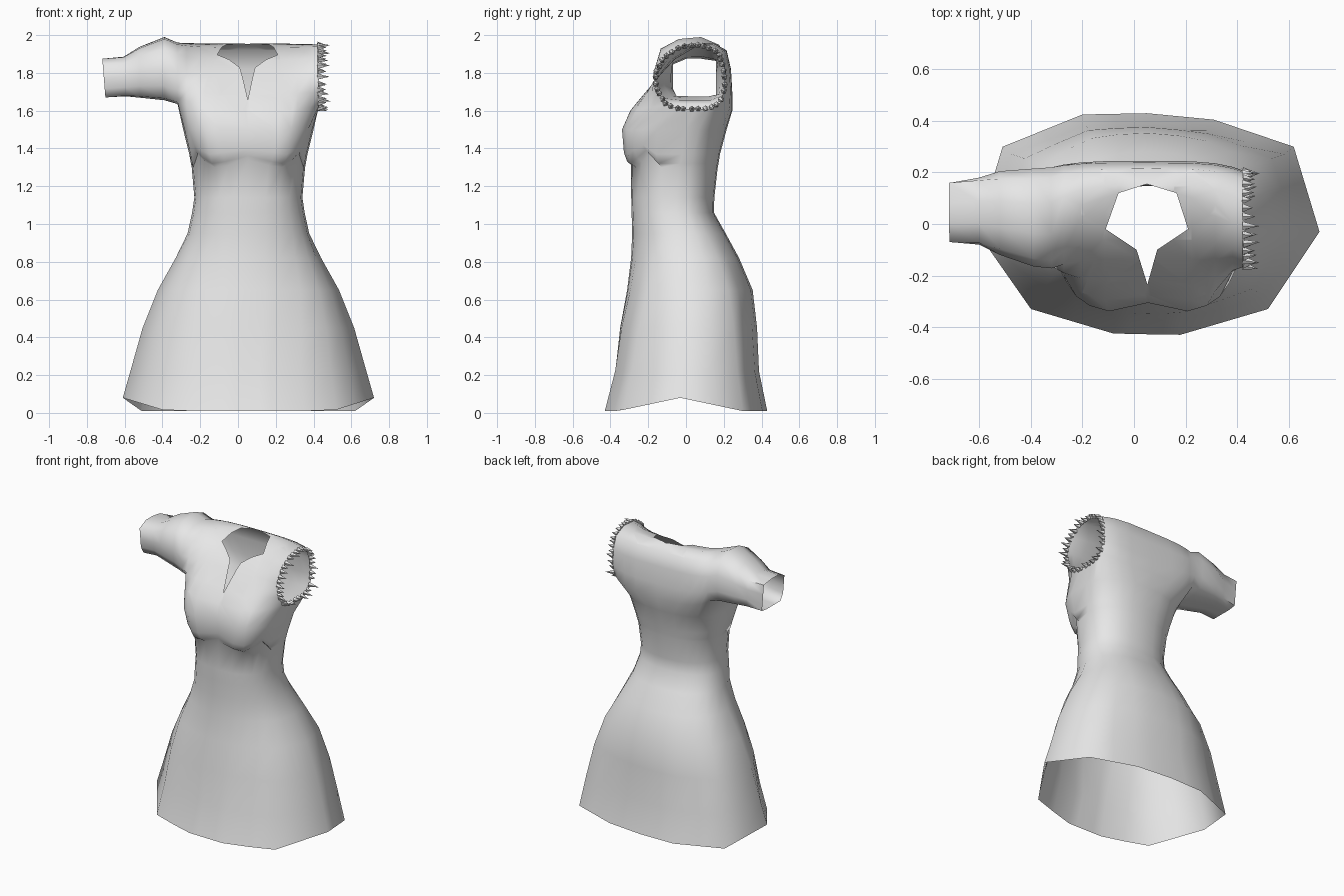
import bpy, bmesh, math, random
from mathutils import Vector, Matrix

if "Cube" in bpy.data.objects:
    bpy.data.objects.remove(bpy.data.objects["Cube"])

random.seed(4)
CX = 0.055
N = 24  # points per body ring

grey = bpy.data.materials.new("plain_grey")
grey.diffuse_color = (0.8, 0.8, 0.8, 1)
grey.use_nodes = True
grey.node_tree.nodes["Principled BSDF"].inputs["Base Color"].default_value = grey.diffuse_color


def finish(bm, name, angle):
    me = bpy.data.meshes.new(name)
    bm.to_mesh(me)
    bm.free()
    ob = bpy.data.objects.new(name, me)
    bpy.context.collection.objects.link(ob)
    me.materials.append(grey)
    bpy.ops.object.select_all(action='DESELECT')
    ob.select_set(True)
    bpy.context.view_layer.objects.active = ob
    bpy.ops.object.shade_smooth_by_angle(angle=math.radians(angle))
    return ob


def power(v, n):
    return math.copysign(abs(v) ** (2 / n), v) if abs(v) > 1e-6 else 0.0


def bridge(bm, a, b, closed=True):
    for i in range(len(a) if closed else len(a) - 1):
        j = (i + 1) % len(a)
        bm.faces.new((a[i], a[j], b[j], b[i]))


# Body rings: z, half width, front y, back y, side y, roundness, cleavage depth, facet share
RINGS = [
    (0.01, 0.665, -0.430, 0.430, -0.03, 2.2, 0, 1),
    (0.22, 0.625, -0.402, 0.400, -0.02, 2.2, 0, 1),
    (0.45, 0.560, -0.370, 0.372, -0.01, 2.2, 0, .8),
    (0.65, 0.480, -0.325, 0.340, 0.00, 2.2, 0, .55),
    (0.82, 0.385, -0.297, 0.275, 0.00, 2.2, 0, .3),
    (0.95, 0.322, -0.285, 0.210, -0.02, 2.2, 0, 0),
    (1.06, 0.298, -0.288, 0.148, -0.05, 2.3, 0, 0),
    (1.14, 0.286, -0.290, 0.150, -0.05, 2.4, 0, 0),
    (1.30, 0.300, -0.292, 0.168, -0.04, 2.6, 0, 0),
    (1.32, 0.304, -0.318, 0.172, -0.03, 3.0, 0.028, 0),
    (1.37, 0.313, -0.335, 0.180, -0.02, 3.3, 0.04, 0),
    (1.50, 0.345, -0.346, 0.215, 0.00, 3.3, 0.04, 0),
]

# Faceted hem outline, twelve corners
HEM = [(.72, -.03), (.62, .30), (.31, .405), (.05, .43), (-.20, .425), (-.51, .30),
       (-.61, -.03), (-.40, -.33), (-.08, -.425), (.05, -.428), (.18, -.43), (.52, -.33)]
# Lower bust edge rises at the cleavage and toward the sides
BUST_LIFT = {14: .07, 15: .03, 17: .01, 18: .04, 19: .01, 21: .03, 22: .07}

# Shoulder arches (y, z) running from chest over the top to the back
MIDDLE = [(-.27, 1.6), (-.21, 1.69), (-.135, 1.79), (-.06, 1.87), (.05, 1.935),
          (.15, 1.955), (.215, 1.92), (.238, 1.82), (.245, 1.7), (.245, 1.6)]
ARMHOLE = [(-.10, 1.63), (-.15, 1.70), (-.165, 1.79), (-.12, 1.88), (-.03, 1.94),
           (.08, 1.95), (.17, 1.91), (.20, 1.83), (.205, 1.72), (.18, 1.64)]
SLEEVE = [(-.12, 1.645), (-.165, 1.71), (-.172, 1.80), (-.14, 1.90), (-.04, 1.95),
          (.08, 1.96), (.18, 1.92), (.22, 1.84), (.22, 1.73), (.20, 1.66)]

bm = bmesh.new()

# Skirt, waist and bust
rings = []
for level, (z, hw, yf, yb, ys, n, cleft, facet) in enumerate(RINGS):
    ring = []
    for i in range(N):
        a = math.tau * i / N
        s = math.sin(a)
        k = n if s < 0 else 2.3
        x = CX + hw * power(math.cos(a), k)
        y = ys + (yf - ys) * -power(s, k) if s < 0 else ys + (yb - ys) * power(s, k)
        p, q = Vector(HEM[i // 2]), Vector(HEM[(i + 1) // 2 % 12])
        corner = (p + q) / 2
        x += facet * (CX + (corner.x - CX) * hw / 0.665 - x)
        scale = -yf if corner.y < -0.03 else yb
        y += facet * (ys + (corner.y + 0.03) * (scale + ys) / 0.43 - y)
        if i == 18:
            y += cleft
        h = z
        if level == 0:  # hem rises at the sides
            y = corner.y
            h += 0.07 * max(0, 1 - abs(y + 0.03) / 0.33)
        if 8 <= level <= 10:
            h += BUST_LIFT.get(i, 0) * (1, 1, 0.7)[level - 8]
        ring.append(bm.verts.new((x, y, h)))
    rings.append(ring)
for a, b in zip(rings, rings[1:]):
    bridge(bm, a, b)

# Shoulder yoke: nine arches side by side
arches = []
for k in range(9):
    c = math.cos(math.radians(210 + 15 * k))
    u = power(c, 3) / power(math.cos(math.radians(30)), 3)
    w = u ** 4
    side = ARMHOLE if u > 0 else SLEEVE
    arch = []
    for r in range(10):
        y = MIDDLE[r][0] * (1 - w) + side[r][0] * w
        z = MIDDLE[r][1] * (1 - w) + side[r][1] * w
        if r < 2:  # upper bust swell
            y -= (0.03, 0.012)[r] * (0, .5, 1, 1, .2, 1, 1, .5, 0)[k]
        arch.append(bm.verts.new((CX + 0.375 * u, y, z)))
    arches.append(arch)
for a, b in zip(arches, arches[1:]):
    bridge(bm, a, b, False)

# Underarm points join the yoke to the bust ring
top = [None] * N
for k in range(9):
    top[14 + k] = arches[k][0]
    top[10 - k] = arches[k][9]
for i, y in ((1, .12), (0, .05), (23, -.03)):
    top[i] = bm.verts.new((CX + 0.37, y, 1.61))
for i, y in ((11, .13), (12, .05), (13, -.03)):
    top[i] = bm.verts.new((CX - 0.375, y, 1.635))
bridge(bm, rings[-1], top)

# Sleeve: x, y range, z range, squareness
loop = arches[0] + [top[11], top[12], top[13]]
cy, cz, ry, rz = 0.024, 1.80, 0.196, 0.17
unit = [((v.co.y - cy) / ry, (v.co.z - cz) / rz) for v in loop]
previous = loop
for x, y0, y1, z0, z1, square in (
        (-.39, -.165, .215, 1.65, 2.0, 0), (-.52, -.12, .205, 1.665, 1.945, .1),
        (-.60, -.08, .18, 1.675, 1.888, .6), (-.71, -.07, .16, 1.67, 1.875, 1)):
    ring = []
    for p, q in unit:
        f = 1 + square * (1 / max(abs(p), abs(q)) - 1)
        y = (y0 + y1) / 2 + p * f * (y1 - y0) / 2
        z = (z0 + z1) / 2 + q * f * (z1 - z0) / 2
        ring.append(bm.verts.new((x - 0.08 * (z - 1.77) * square, y, z)))
    bridge(bm, previous, ring)
    previous = ring

# Neckline with a pointed slit, cut from above
NECK = [(-.11, -.02), (-.06, .12), (.05, .155), (.165, .12),
        (.21, -.02), (.09, -.10), (.052, -.235), (.01, -.10)]


def inside(x, y):
    hit = False
    for (x0, y0), (x1, y1) in zip(NECK, NECK[1:] + NECK[:1]):
        if (y0 > y) != (y1 > y) and x < x0 + (y - y0) * (x1 - x0) / (y1 - y0):
            hit = not hit
    return hit


for (x0, y0), (x1, y1) in zip(NECK, NECK[1:] + NECK[:1]):
    faces = [f for f in bm.faces if f.calc_center_median().z > 1.61
             and abs(f.calc_center_median().x - CX) < 0.24
             and f.calc_center_median().y < 0.2]
    geom = list({e for f in faces for e in f.edges}) + list({v for f in faces for v in f.verts})
    bmesh.ops.bisect_plane(bm, geom=faces + geom, dist=1e-5, plane_co=(x0, y0, 0),
                           plane_no=(y1 - y0, x0 - x1, 0))
hole = [f for f in bm.faces if f.calc_center_median().z > 1.61
        and inside(f.calc_center_median().x, f.calc_center_median().y)]
bmesh.ops.delete(bm, geom=hole, context='FACES')

rim = [v.co.copy() for v in arches[8] + [top[1], top[0], top[23]]]
bmesh.ops.recalc_face_normals(bm, faces=bm.faces)
finish(bm, "dress", 65)

# Torn spikes around the open armhole
bm = bmesh.new()
centre = sum(rim, Vector()) / len(rim)
for a, b in zip(rim, rim[1:] + rim[:1]):
    count = max(1, round((b - a).length / 0.034))
    for s in range(count):
        base = a.lerp(b, (s + random.uniform(0.35, 0.65)) / count)
        out = (base - centre).normalized()
        along = (Vector((1, 0, 0)) + out * random.uniform(-0.2, 0.3)).normalized()
        length = random.uniform(0.035, 0.07)
        turn = along.to_track_quat('Z', 'Y').to_matrix().to_4x4()
        bmesh.ops.create_cone(bm, cap_ends=True, segments=5, radius1=0.017, radius2=0,
                              depth=length,
                              matrix=Matrix.Translation(base + along * (length / 2 - 0.008)) @ turn)
finish(bm, "armhole_spikes", 30)
